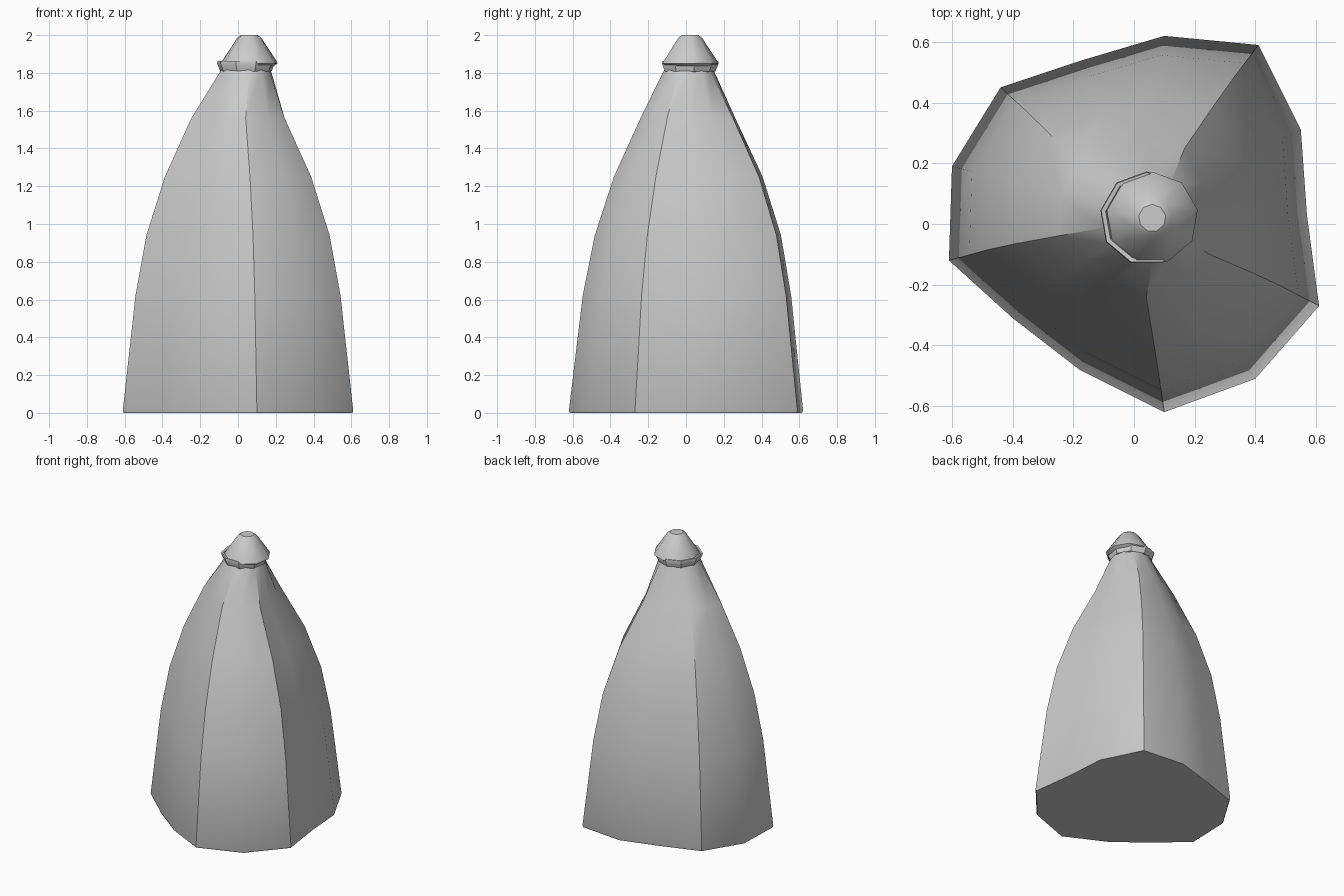
import bpy, math

if "Cube" in bpy.data.objects:
    bpy.data.objects.remove(bpy.data.objects["Cube"])

# irregular base outline, counter-clockwise
BASE = [(0.10, 0.62), (-0.17, 0.54), (-0.44, 0.45), (-0.60, 0.19), (-0.61, -0.12),
        (-0.40, -0.31), (-0.18, -0.48), (0.10, -0.62), (0.40, -0.51), (0.61, -0.27),
        (0.57, 0.03), (0.55, 0.31), (0.41, 0.59)]


def loft(name, rings, closed=False, cap=True):
    """Skin a stack of equal-length rings, capped at the ends or joined in a loop."""
    n, m = len(rings[0]), len(rings)
    verts = [p for r in rings for p in r]
    faces = []
    for k in range(m if closed else m - 1):
        a, b = k * n, ((k + 1) % m) * n
        faces += [(a + i, a + (i + 1) % n, b + (i + 1) % n, b + i) for i in range(n)]
    if cap and not closed:
        faces += [tuple(reversed(range(n))), tuple(range((m - 1) * n, m * n))]
    mesh = bpy.data.meshes.new(name)
    mesh.from_pydata(verts, [], faces)
    ob = bpy.data.objects.new(name, mesh)
    bpy.context.collection.objects.link(ob)
    bpy.ops.object.select_all(action='DESELECT')
    bpy.context.view_layer.objects.active = ob
    ob.select_set(True)
    bpy.ops.object.shade_smooth_by_angle(angle=math.radians(35))
    return ob


def scaled(s, z, dy=0.0):
    return [(x * s, y * s + dy, z) for x, y in BASE]


def ngon(r, z, cx, cy, n=9):
    return [(cx + r * math.cos(math.pi / 2 + 2 * math.pi * i / n),
             cy + r * math.sin(math.pi / 2 + 2 * math.pi * i / n), z) for i in range(n)]


def neck(r, z, cx, cy):
    # round ring whose points follow the directions of the base outline
    out = []
    for x, y in BASE:
        d = math.hypot(x, y)
        out.append((cx + r * x / d, cy + r * y / d, z))
    return out


# tapering faceted body
loft("body", [scaled(0.992, 0), scaled(1, 0.012), scaled(0.89, 0.62, 0.005),
              scaled(0.795, 0.94, 0.01), scaled(0.635, 1.25, 0.012),
              scaled(0.405, 1.56, 0.01), neck(0.135, 1.81, 0.04, 0.015),
              neck(0.12, 1.84, 0.04, 0.018)])

# flared collar below the tip
C = (0.042, 0.018)
loft("collar", [ngon(0.12, 1.80, *C), ngon(0.138, 1.808, *C), ngon(0.155, 1.85, *C),
                ngon(0.152, 1.862, *C), ngon(0.138, 1.86, *C), ngon(0.118, 1.82, *C)],
     closed=True)

# nine-sided pointed tip, set slightly off centre
T = (0.06, 0.02)
loft("tip", [ngon(0.13, 1.835, *T), ngon(0.152, 1.85, *T), ngon(0.148, 1.86, *T),
             ngon(0.065, 1.985, *T), ngon(0.045, 2.0, *T)])
